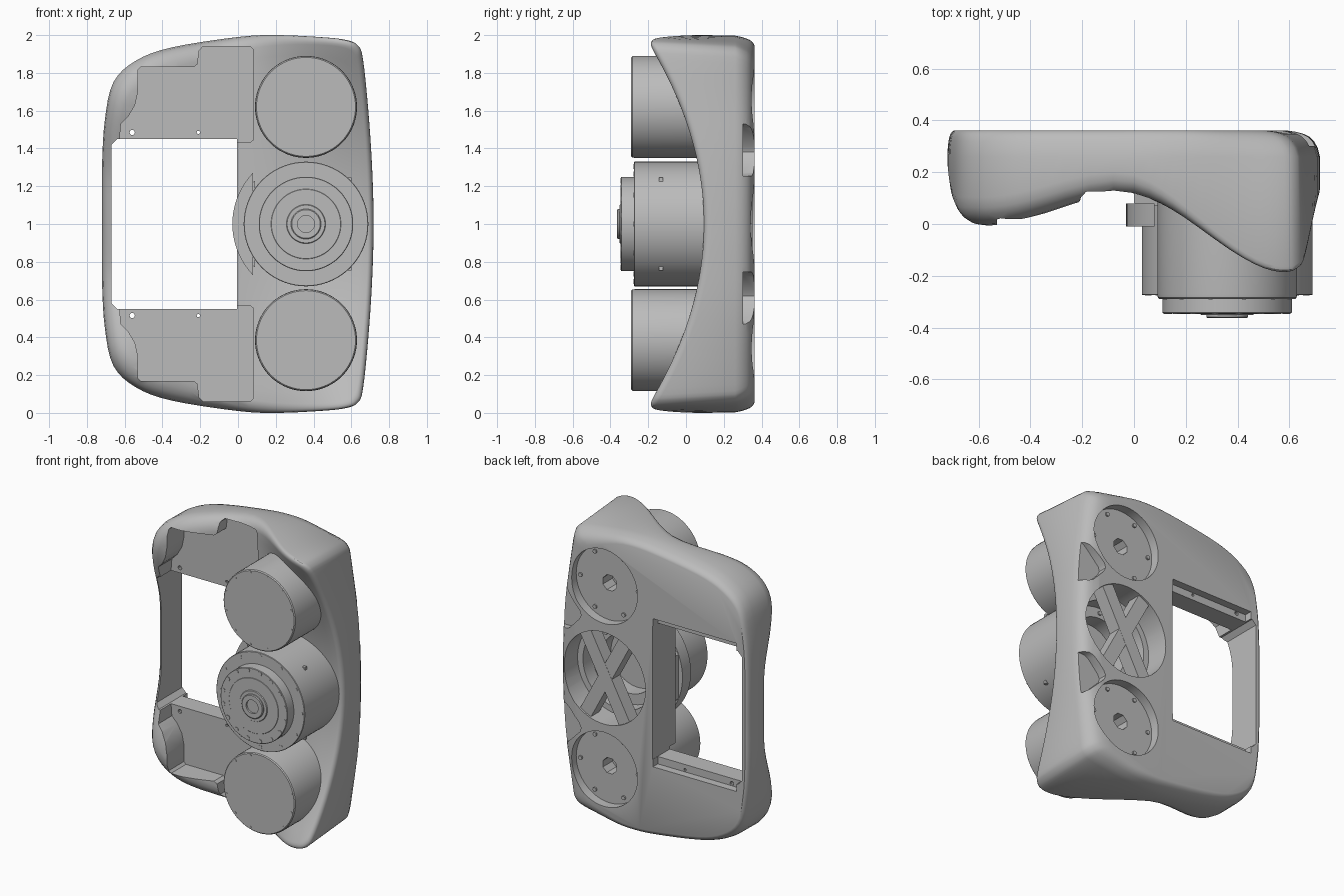
import bpy, bmesh
from math import sin, cos, pi, sqrt, radians
from mathutils import Vector

cube = bpy.data.objects.get("Cube")
if cube:
    bpy.data.objects.remove(cube)

grey = bpy.data.materials.new("plain grey")
grey.use_nodes = True
grey.diffuse_color = (0.5, 0.5, 0.5, 1)
grey.node_tree.nodes["Principled BSDF"].inputs["Base Color"].default_value = (0.5, 0.5, 0.5, 1)

CX = 0.36                                  # column of the drums
DRUMS = {"upper": 1.62, "lower": 0.385}
BACK = 0.362


def finish(name, bm):
    bmesh.ops.recalc_face_normals(bm, faces=bm.faces)
    mesh = bpy.data.meshes.new(name)
    bm.to_mesh(mesh)
    bm.free()
    mesh.materials.append(grey)
    obj = bpy.data.objects.new(name, mesh)
    bpy.context.collection.objects.link(obj)
    return obj


def smooth(obj, angle=30):
    bpy.ops.object.select_all(action="DESELECT")
    obj.select_set(True)
    bpy.context.view_layer.objects.active = obj
    bpy.ops.object.shade_smooth_by_angle(angle=radians(angle))


def add_prism(bm, pts, y0, y1):
    a = [bm.verts.new((x, y0, z)) for x, z in pts]
    b = [bm.verts.new((x, y1, z)) for x, z in pts]
    bm.faces.new(a)
    bm.faces.new(b)
    for i in range(len(pts)):
        j = (i + 1) % len(pts)
        bm.faces.new((a[i], a[j], b[j], b[i]))


def prism(name, pts, y0, y1):
    bm = bmesh.new()
    add_prism(bm, pts, y0, y1)
    return finish(name, bm)


def circle(x, z, r, n=48, phase=0.0):
    return [(x + r * cos(phase + 2 * pi * i / n), z + r * sin(phase + 2 * pi * i / n)) for i in range(n)]


def lathe(name, profile, x, z, n=72):
    """Turn an (r, y) profile, starting and ending on the axis, about y."""
    bm = bmesh.new()
    rings = []
    for r, y in profile:
        if r == 0:
            rings.append([bm.verts.new((x, y, z))] * n)
        else:
            rings.append([bm.verts.new((px, y, pz)) for px, pz in circle(x, z, r, n)])
    for a, b in zip(rings, rings[1:]):
        for i in range(n):
            j = (i + 1) % n
            bm.faces.new(list(dict.fromkeys((a[i], a[j], b[j], b[i]))))
    obj = finish(name, bm)
    smooth(obj)
    return obj


def screws(name, x, z, radius, count, size, y0, y1, phase=0.0, sides=8):
    bm = bmesh.new()
    for px, pz in circle(x, z, radius, count, phase):
        add_prism(bm, circle(px, pz, size, sides), y0, y1)
    return finish(name, bm)


def step(a, b, v):
    u = min(1, max(0, (v - a) / (b - a)))
    return u * u * (3 - 2 * u)


def front(x, z):
    """Depth of the sculpted front surface."""
    t = abs(z - 1)
    return (0.12 - step(-0.05, 0.62, x) * (0.025 + 0.32 * t * t)
            - step(0.02, 0.6, -x) * 0.135 * step(0.2, 0.72, t) + 0.01 * step(0.3, 0.7, -x))


# Body: closed outline, swept inward as rings over the front and back
half = [(-.72, 1), (-.72, 1.3), (-.705, 1.55), (-.66, 1.75), (-.54, 1.865), (-.35, 1.935), (0, 1.99),
        (.2, 2), (.43, 1.99), (.57, 1.975), (.635, 1.945), (.662, 1.87), (.69, 1.6), (.71, 1.3), (.718, 1)]
ctrl = [Vector(p) for p in half + [(x, 2 - z) for x, z in half[-2:0:-1]]]
outline = []
for i in range(len(ctrl)):
    p0, p1, p2, p3 = (ctrl[(i + k) % len(ctrl)] for k in (-1, 0, 1, 2))
    for k in range(4):
        t = k / 4
        outline.append(0.5 * (2 * p1 + (p2 - p0) * t + (2 * p0 - 5 * p1 + 4 * p2 - p3) * t * t
                              + (3 * p1 - p0 - 3 * p2 + p3) * t ** 3))

bm = bmesh.new()
rings = []


def ring(place):
    rings.append([bm.verts.new(place(p)) for p in outline])


def scaled(p, s):
    return p.x * s, 1 + (p.y - 1) * s


def inset(p):
    return 0.11 - 0.07 * step(-0.5, 0.5, p.x)


def front_place(k):
    def place(p):
        x, z = scaled(p, (1 - inset(p)) * k)
        return x, front(x, z), z
    return place


def edge_place(u):
    def place(p):
        x, z = scaled(p, 1 - inset(p) * (1 - u))
        return x, front(x, z) + inset(p) * (1 - sqrt(1 - u * u)), z
    return place


def side_place(y, pull_x, pull_z, pull_corner):
    def place(p):
        corner = pull_corner * step(0.2, 0.62, p.x) * step(0.35, 0.9, abs(p.y - 1))
        x = p.x * (1 - pull_x * (0.2 + 0.8 * step(-0.4, 0.4, p.x)) - corner)
        return x, y, 1 + (p.y - 1) * (1 - pull_z - corner)
    return place


for k in range(1, 17):
    ring(front_place(k / 16))
for u in (0.3, 0.6, 0.8, 0.93, 1):
    ring(edge_place(u))
for y, px, pz, corner in ((0.26, 0, 0.003, 0.02), (0.295, 0.012, 0.01, 0.028), (0.32, 0.032, 0.018, 0.033),
                          (0.337, 0.056, 0.025, 0.038), (0.348, 0.085, 0.034, 0.04), (0.356, 0.125, 0.042, 0.042),
                          (BACK, 0.18, 0.055, 0.045)):
    ring(side_place(y, px, pz, corner))
centre = bm.verts.new((0, front(0, 1), 1))
n = len(outline)
for i in range(n):
    j = (i + 1) % n
    bm.faces.new((centre, rings[0][i], rings[0][j]))
    for a, b in zip(rings, rings[1:]):
        bm.faces.new((a[i], a[j], b[j], b[i]))
bm.faces.new(rings[-1])
body = finish("body", bm)

# Cutters: window, front pockets, back recesses, bores and side notches
cutters = []


def cut(pts, y0, y1, both=False):
    cutters.append(prism("cutter", pts, y0, y1))
    if both:
        cutters.append(prism("cutter", [(x, 2 - z) for x, z in pts], y0, y1))


cut([(-.67, .58), (-.64, .55), (-.005, .55), (-.005, 1.45), (-.64, 1.45), (-.67, 1.42)], -1, 1)
cut([(-.63, 1.4), (-.01, 1.4), (-.01, 1.432), (.065, 1.432), (.08, 1.445), (.08, 1.925), (.065, 1.94),
     (-.185, 1.94), (-.205, 1.92), (-.215, 1.845), (-.235, 1.83), (-.515, 1.83), (-.53, 1.815), (-.53, 1.7),
     (-.545, 1.63), (-.58, 1.57), (-.62, 1.53)], -1, 0.18, True)
cut([(-.63, 1.4), (-.007, 1.4), (-.007, 1.5), (-.63, 1.5)], 0.31, 1, True)
cut([(.85, 1.54), (.67, 1.53), (.64, 1.51), (.54, 1.41), (.53, 1.38), (.545, 1.35), (.62, 1.27), (.65, 1.255),
     (.85, 1.25)], 0.302, 1, True)
cut(circle(CX, 1, 0.31, 64), -1, 1)
for z in DRUMS.values():
    cut(circle(CX, z, 0.25, 64), 0.3, 1)
    cut(circle(CX, z, 0.055, 8, pi / 8), 0.2, 0.5)
for x, r in ((-.56, .014), (-.21, .009)):
    cut(circle(x, 1.485, r, 10), -1, 1, True)
for c in cutters:
    c.hide_render = True
    mod = body.modifiers.new("cut", "BOOLEAN")
    mod.operation = "DIFFERENCE"
    mod.solver = "EXACT"
    mod.object = c
bpy.context.view_layer.update()
graph = bpy.context.evaluated_depsgraph_get()
carved = bpy.data.meshes.new_from_object(body.evaluated_get(graph))
body.modifiers.clear()
body.data = carved
for c in cutters:
    bpy.data.objects.remove(c)
smooth(body)

# Side drums with rim and back screws
for label, z in DRUMS.items():
    lathe(label + "_drum", [(0, -.29), (.262, -.29), (.268, -.284), (.27, -.27), (.27, .19), (0, .19)], CX, z)
    screws(label + "_drum_screws", CX, z, 0.25, 12, 0.008, -0.292, -0.27, pi / 12)
    screws(label + "_back_screws", CX, z, 0.215, 6, 0.014, 0.29, 0.31)

# Central drum: hollow at the back, stepped face and hub at the front
lathe("central_drum", [(0, -.345), (.247, -.345), (.25, -.342), (.25, -.275), (.327, -.275), (.33, -.272),
                       (.33, .2), (.27, .2), (.27, .1), (.2, .1), (.2, 0), (0, 0)], CX, 1)
lathe("face_ring", [(0, -.347), (.183, -.347), (.185, -.345), (.185, -.33), (0, -.33)], CX, 1)
lathe("hub", [(0, -.352), (.045, -.352), (.045, -.364), (.075, -.364), (.08, -.36), (.08, -.352), (.1, -.352),
              (.105, -.345), (.105, -.33), (0, -.33)], CX, 1)
screws("outer_screws", CX, 1, 0.305, 12, 0.013, -0.277, -0.26)
screws("face_screws", CX, 1, 0.233, 16, 0.015, -0.348, -0.33, pi / 16)
screws("bore_screws", CX, 1, 0.235, 8, 0.014, 0.08, 0.11)

# Small side ports on the central drum
for k, z in enumerate((0.77, 1.23)):
    x = CX + sqrt(0.33 ** 2 - (z - 1) ** 2)
    prism(f"side_port_{k + 1}", [(x - .02, z - .016), (x + .004, z - .016), (x + .004, z + .016), (x - .02, z + .016)],
          -0.143, -0.123)

# Curved flange beside the window, with a web tying it to the body
arc = [(CX - .39 * cos(a), 1 + .39 * sin(a)) for a in map(radians, range(-44, 45, 4))]
smooth(prism("flange", arc, -0.01, 0.08))
prism("flange_web", [(0, .85), (.09, .77), (.09, 1.23), (0, 1.15)], 0.07, 0.14)

# Crossed spokes over the rear bore
for k, side in enumerate((-1, 1)):
    a = radians(28) * side
    pts = [(CX + u * cos(a) + v * sin(a), 1 - u * sin(a) + v * cos(a))
           for u, v in ((-.045, -.32), (.045, -.32), (.045, .32), (-.045, .32))]
    prism(f"spoke_{k + 1}", pts, 0.26, 0.35 + 0.001 * k)
